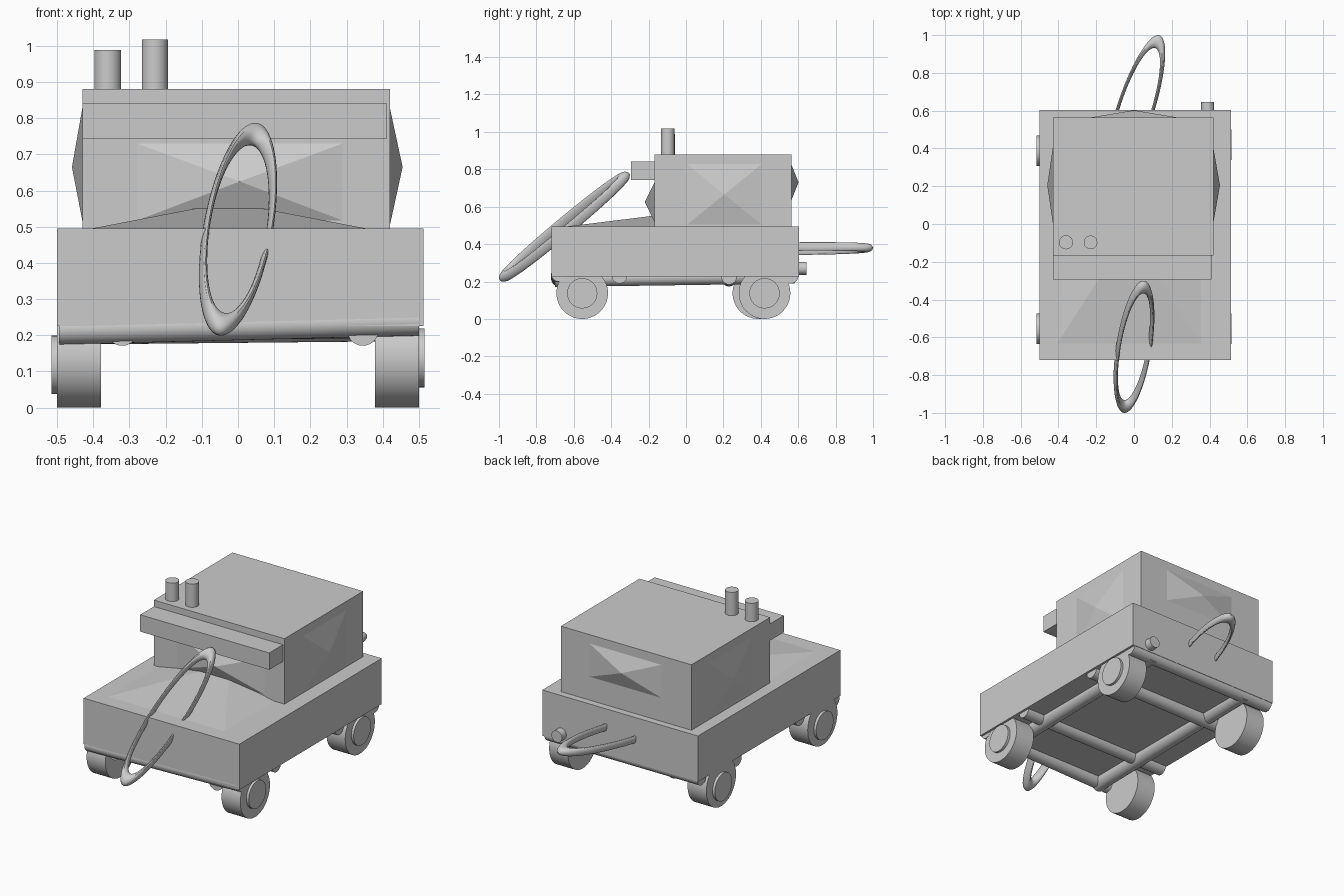
import bpy, math
from mathutils import Matrix, Vector

if "Cube" in bpy.data.objects:
    bpy.data.objects.remove(bpy.data.objects["Cube"])


def box(name, lo, hi):
    lo, hi = Vector(lo), Vector(hi)
    bpy.ops.mesh.primitive_cube_add(size=1)
    o = bpy.context.object
    o.name = name
    o.data.transform(Matrix.Translation((lo + hi) / 2) @ Matrix.Diagonal((*(hi - lo), 1)))
    return o


def rod(name, a, b, r, sides=32):
    a, b = Vector(a), Vector(b)
    bpy.ops.mesh.primitive_cylinder_add(vertices=sides, radius=r, depth=(b - a).length)
    o = bpy.context.object
    o.name = name
    rot = Vector((0, 0, 1)).rotation_difference(b - a).to_matrix().to_4x4()
    o.data.transform(Matrix.Translation((a + b) / 2) @ rot)
    bpy.ops.object.shade_smooth_by_angle()
    return o


def pyramid(name, base, apex):
    me = bpy.data.meshes.new(name)
    me.from_pydata([*base, apex], [], [(3, 2, 1, 0)] + [(i, (i + 1) % 4, 4) for i in range(4)])
    o = bpy.data.objects.new(name, me)
    bpy.context.collection.objects.link(o)
    return o


def stretched_ring(name, centre, long_axis, short_axis, thick):
    # Round ring squeezed into a long narrow loop
    bpy.ops.mesh.primitive_torus_add(major_segments=64, minor_segments=16,
                                     major_radius=0.915, minor_radius=0.085)
    o = bpy.context.object
    o.name = name
    L, S = Vector(long_axis), Vector(short_axis)
    N = L.cross(S).normalized() * thick
    if Matrix((L, S, N)).determinant() < 0:
        N.negate()
    m = Matrix((L, S, N)).transposed().to_4x4()
    o.data.transform(Matrix.Translation(centre) @ m)
    bpy.ops.object.shade_smooth_by_angle()
    return o


# Body and cabin
box("lower_body", (-0.50, -0.72, 0.226), (0.513, 0.603, 0.495))
box("cabin", (-0.43, -0.168, 0.49), (0.42, 0.563, 0.88))
box("visor", (-0.43, -0.295, 0.743), (0.41, -0.16, 0.842))

# Shallow pyramid panels
pyramid("hood_panel", [(-0.41, -0.64, 0.494), (0.36, -0.64, 0.494),
                       (0.36, 0.55, 0.494), (-0.41, 0.55, 0.494)], (-0.025, -0.04, 0.568))
pyramid("windscreen", [(-0.285, -0.167, 0.515), (0.295, -0.167, 0.515),
                       (0.295, -0.167, 0.732), (-0.285, -0.167, 0.732)], (0.005, -0.22, 0.625))
pyramid("rear_window", [(0.24, 0.562, 0.63), (-0.24, 0.562, 0.63),
                        (-0.24, 0.562, 0.83), (0.24, 0.562, 0.83)], (0, 0.602, 0.73))
pyramid("right_window", [(0.419, 0.0, 0.5), (0.419, 0.41, 0.5),
                         (0.419, 0.41, 0.832), (0.419, 0.0, 0.832)], (0.455, 0.205, 0.665))
pyramid("left_window", [(-0.429, 0.41, 0.51), (-0.429, 0.0, 0.51),
                        (-0.429, 0.0, 0.835), (-0.429, 0.41, 0.835)], (-0.459, 0.205, 0.665))

# Roof stacks and rear tailpipe
rod("roof_stack_outer", (-0.36, -0.097, 0.85), (-0.36, -0.097, 0.988), 0.037)
rod("roof_stack_inner", (-0.23, -0.097, 0.85), (-0.23, -0.097, 1.017), 0.036)
rod("tailpipe", (0.39, 0.55, 0.27), (0.39, 0.645, 0.27), 0.034)

# Loops at the front and the back
stretched_ring("front_loop", (0, -0.65, 0.493), (0.05, 0.345, 0.287), (0.093, 0.016, -0.02), 0.32)
stretched_ring("rear_loop", (0.005, 0.60, 0.376), (0.125, 0.40, 0.004), (0.1, -0.01, 0.012), 0.27)

# Wheels with raised hub caps
for name, side, y, hub_z in (("front_right", 1, -0.555, 0.137), ("front_left", -1, -0.555, 0.118),
                             ("rear_right", 1, 0.42, 0.137), ("rear_left", -1, 0.387, 0.118)):
    rod("wheel_" + name, (side * 0.378, y, 0.138), (side * 0.50, y, 0.138), 0.138, 48)
    rod("hub_" + name, (side * 0.49, y, hub_z), (side * 0.515, y, hub_z), 0.081)

# Underside frame of pipes
for i, (y, z0, z1) in enumerate(((-0.68, 0.215, 0.24), (-0.355, 0.23, 0.23),
                                 (0.23, 0.215, 0.225), (0.56, 0.23, 0.23))):
    rod(f"cross_pipe_{i}", (-0.495, y, z0), (0.50, y, z1), 0.041)
for i, x in enumerate((-0.32, 0.345)):
    rod(f"long_pipe_{i}", (x, -0.70, 0.214), (x, 0.58, 0.232), 0.043)
